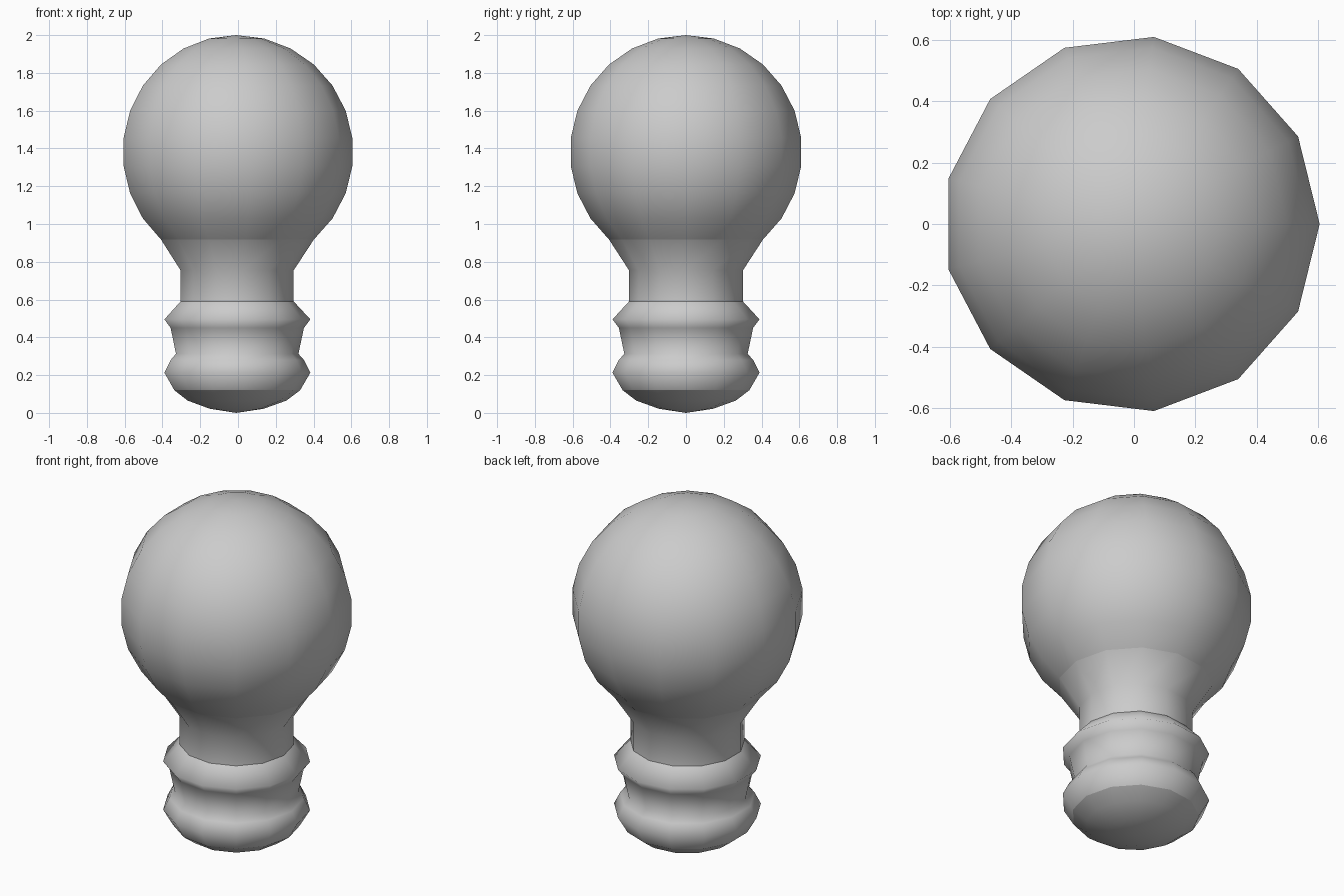
import bpy, bmesh, math

if "Cube" in bpy.data.objects:
    bpy.data.objects.remove(bpy.data.objects["Cube"])

SIDES = 13
OFFSET_X = -0.009   # odd side count: shift so the bounds are centred


def lathe(name, profile):
    """Revolve (radius, z) points, listed bottom to top, around the z axis."""
    bm = bmesh.new()
    rings = []
    for r, z in profile:
        count = SIDES if r > 0.001 else 1
        rings.append([bm.verts.new((r * math.cos(math.tau * i / SIDES) + OFFSET_X,
                                    r * math.sin(math.tau * i / SIDES), z))
                      for i in range(count)])
    for low, high in zip(rings, rings[1:]):
        for i in range(SIDES):
            j = (i + 1) % SIDES
            if len(low) == 1:
                bm.faces.new((low[0], high[j], high[i]))
            elif len(high) == 1:
                bm.faces.new((low[i], low[j], high[0]))
            else:
                bm.faces.new((low[i], low[j], high[j], high[i]))
    for f in bm.faces:
        f.smooth = True
    mesh = bpy.data.meshes.new(name)
    bm.to_mesh(mesh)
    bm.free()
    obj = bpy.data.objects.new(name, mesh)
    bpy.context.collection.objects.link(obj)
    return obj


# Round glass bulb: sphere arc from the neck joint to the pole
R, CZ, STEP = 0.619, 1.381, math.pi / SIDES
bulb = [(R * math.cos(a), CZ + R * math.sin(a))
        for a in (STEP * (k + 0.5) for k in range(-4, 7))]
lathe("glass_bulb", bulb)

# Flared neck
lathe("neck", [(0.304, 0.59), (0.304, 0.755), bulb[0]])

# Ridged screw cap
lathe("screw_cap", [(0.338, 0.12), (0.392, 0.213), (0.358, 0.28), (0.329, 0.313),
                    (0.358, 0.45), (0.392, 0.495), (0.304, 0.59)])

# Domed contact at the base
lathe("base_contact", [(0, 0.0), (0.145, 0.022), (0.265, 0.065), (0.338, 0.12)])
